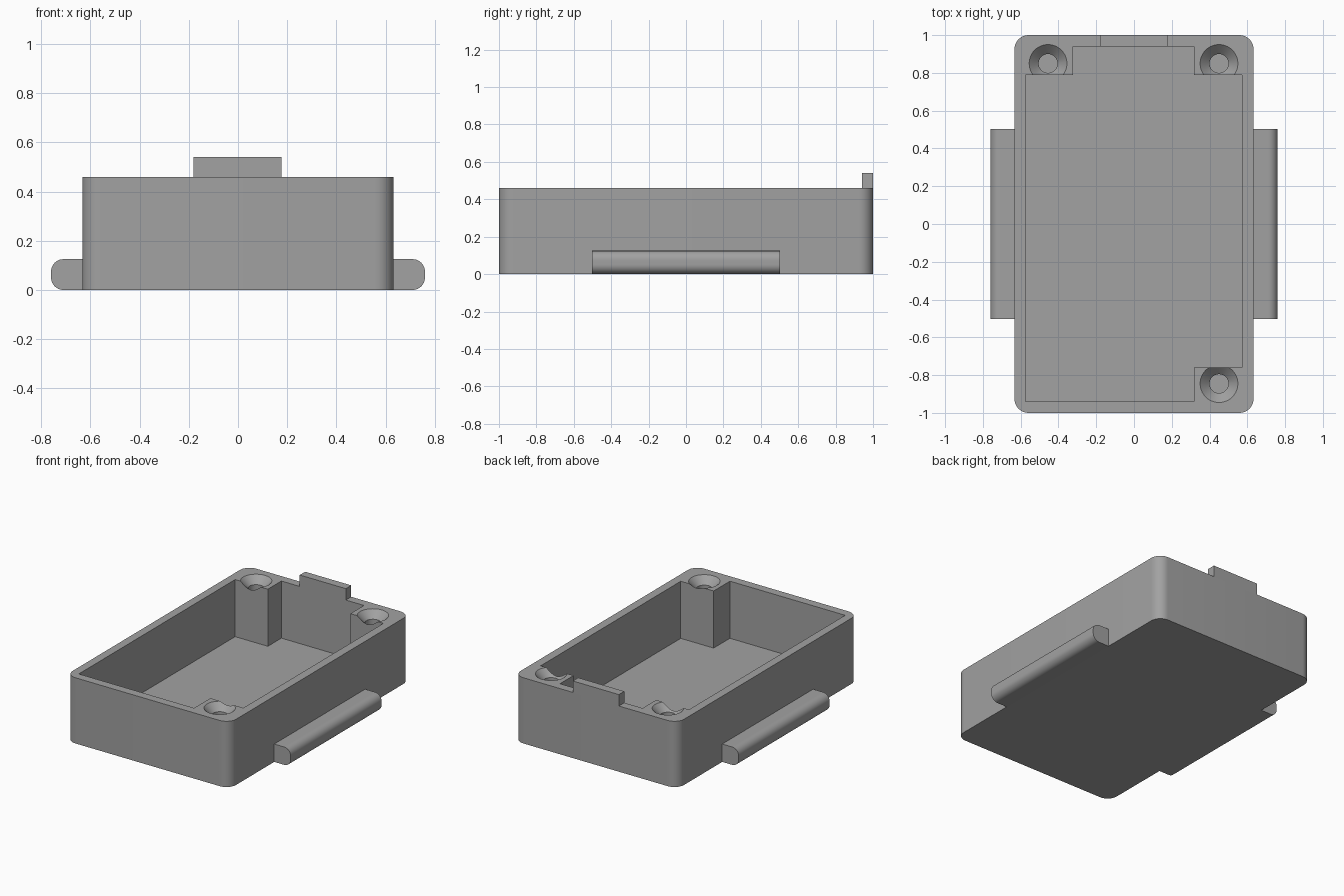
import bpy, bmesh, math
from mathutils import Vector

if "Cube" in bpy.data.objects:
    bpy.data.objects.remove(bpy.data.objects["Cube"])

H, FLOOR = 0.46, 0.06

grey = bpy.data.materials.new("grey plastic")
grey.diffuse_color = (0.36, 0.36, 0.36, 1)
grey.use_nodes = True
grey.node_tree.nodes["Principled BSDF"].inputs["Base Color"].default_value = grey.diffuse_color


def prism(name, pts, a, b, axis="z"):
    """Extrude a closed 2D profile from a to b along z (x, y points) or y (x, z points)."""
    bm = bmesh.new()
    place = (lambda p: (p[0], p[1], a)) if axis == "z" else (lambda p: (p[0], a, p[1]))
    face = bm.faces.new([bm.verts.new(place(p)) for p in pts])
    top = bmesh.ops.extrude_face_region(bm, geom=[face])["geom"]
    move = Vector((0, 0, b - a)) if axis == "z" else Vector((0, b - a, 0))
    bmesh.ops.translate(bm, vec=move, verts=[v for v in top if isinstance(v, bmesh.types.BMVert)])
    bmesh.ops.recalc_face_normals(bm, faces=bm.faces)
    return finish(name, bm)


def finish(name, bm):
    mesh = bpy.data.meshes.new(name)
    bm.to_mesh(mesh)
    bm.free()
    mesh.materials.append(grey)
    ob = bpy.data.objects.new(name, mesh)
    bpy.context.collection.objects.link(ob)
    return ob


def arc(cx, cy, r, start, n=10):
    """Quarter-circle points, counter-clockwise from the start angle in degrees."""
    return [(cx + r * math.cos(math.radians(start + 90 * i / n)),
             cy + r * math.sin(math.radians(start + 90 * i / n))) for i in range(n + 1)]


def screw_hole(x, y, n=48):
    """Blind bore with a conical countersink, as a stack of rings."""
    bm = bmesh.new()
    rings = []
    for r, z in [(0.05, FLOOR + 0.02), (0.05, H - 0.05), (0.1, H), (0.1, H + 0.05)]:
        rings.append([bm.verts.new((x + r * math.cos(2 * math.pi * i / n),
                                    y + r * math.sin(2 * math.pi * i / n), z)) for i in range(n)])
    for lo, hi in zip(rings, rings[1:]):
        for i in range(n):
            j = (i + 1) % n
            bm.faces.new((lo[i], lo[j], hi[j], hi[i]))
    bm.faces.new(rings[0][::-1])
    bm.faces.new(rings[-1])
    return finish("screw_hole_cutter", bm)


def smooth(ob):
    bpy.ops.object.select_all(action="DESELECT")
    ob.select_set(True)
    bpy.context.view_layer.objects.active = ob
    bpy.ops.object.shade_smooth_by_angle(angle=math.radians(30))


# Box with rounded vertical corners
R, X, Y = 0.075, 0.633, 1.0
box = prism("box", arc(X - R, Y - R, R, 0) + arc(R - X, Y - R, R, 90)
            + arc(R - X, R - Y, R, 180) + arc(X - R, R - Y, R, 270), 0, H)

# Cavity outline leaves three solid screw posts in the corners
cavity = prism("cavity_cutter", [
    (-0.575, -0.94), (0.318, -0.94), (0.318, -0.76), (0.573, -0.76), (0.573, 0.79),
    (0.318, 0.79), (0.318, 0.94), (-0.322, 0.94), (-0.322, 0.79), (-0.575, 0.79)],
    FLOOR, H + 0.1)
cutters = [cavity] + [screw_hole(x, y) for x, y in
                      [(-0.455, 0.85), (0.45, 0.85), (0.45, -0.845)]]

# Cut the box, then drop the cutters
bpy.context.view_layer.objects.active = box
for c in cutters:
    mod = box.modifiers.new("cut", "BOOLEAN")
    mod.operation, mod.solver, mod.object = "DIFFERENCE", "EXACT", c
    bpy.ops.object.modifier_apply(modifier=mod.name)
    bpy.data.objects.remove(c)
smooth(box)

# Side rails with rounded outer edges
for side, name in ((1, "right_rail"), (-1, "left_rail")):
    r, w, h = 0.05, 0.76, 0.125
    pts = [(0.61, 0)] + arc(w - r, r, r, 270) + arc(w - r, h - r, r, 0) + [(0.61, h)]
    smooth(prism(name, [(side * x, z) for x, z in pts], -0.503, 0.503, "y"))

# Latch tab standing on the rear wall
prism("latch_tab", [(-0.18, 0.94), (0.177, 0.94), (0.177, 1), (-0.18, 1)], H - 0.02, 0.54)
